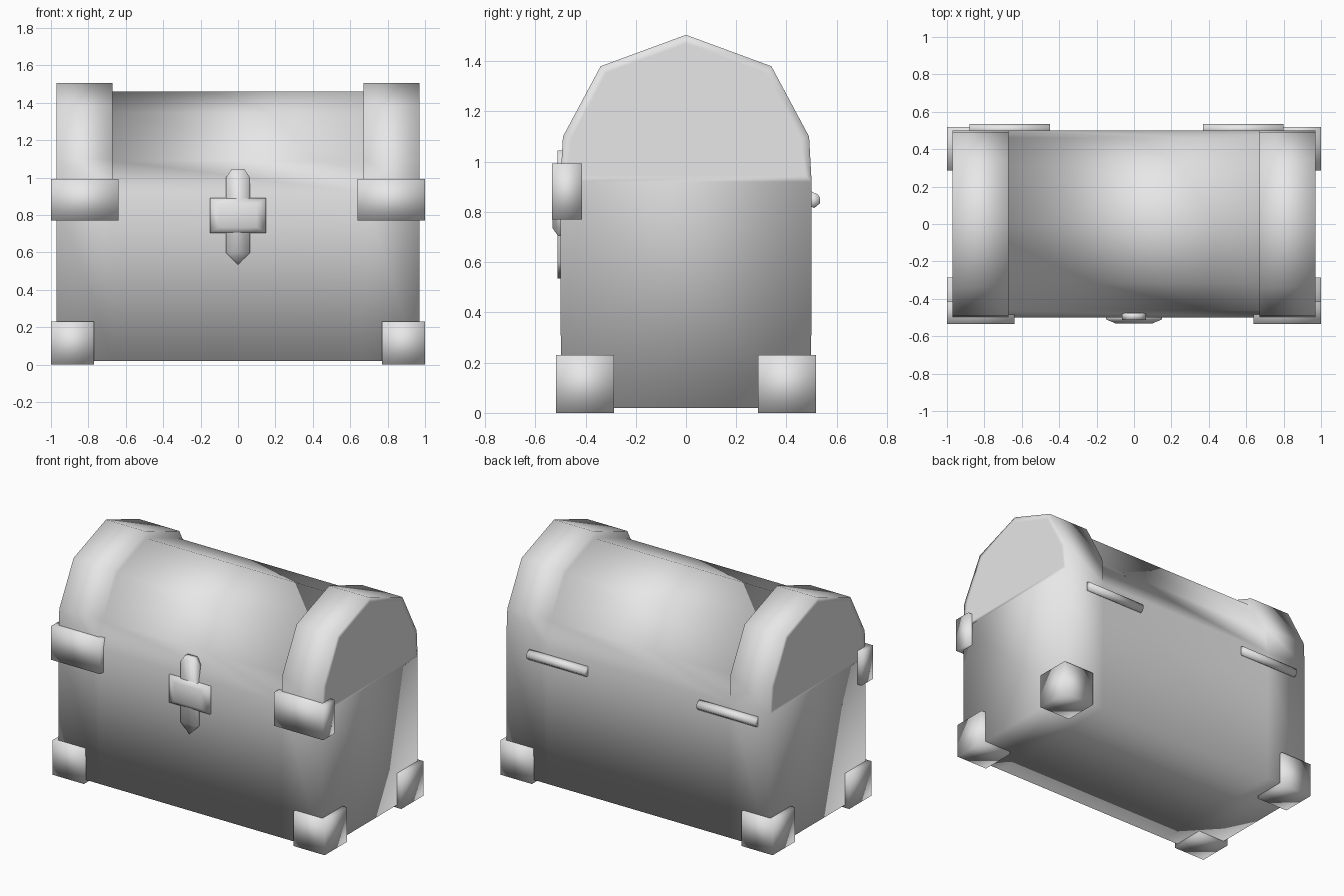
import bpy, bmesh
from mathutils import Vector

cube = bpy.data.objects.get("Cube")
if cube:
    bpy.data.objects.remove(cube, do_unlink=True)

grey = bpy.data.materials.new("light_grey")
grey.use_nodes = True
grey.diffuse_color = (0.8, 0.8, 0.8, 1)
grey.node_tree.nodes["Principled BSDF"].inputs["Base Color"].default_value = (0.8, 0.8, 0.8, 1)


def finish(name, bm):
    """Turn a bmesh into a smooth shaded grey object."""
    bmesh.ops.recalc_face_normals(bm, faces=bm.faces)
    mesh = bpy.data.meshes.new(name)
    bm.to_mesh(mesh)
    bm.free()
    mesh.materials.append(grey)
    mesh.polygons.foreach_set("use_smooth", [True] * len(mesh.polygons))
    obj = bpy.data.objects.new(name, mesh)
    bpy.context.collection.objects.link(obj)
    return obj


def loft(rings):
    """Skin closed rings of points and cap both ends."""
    bm = bmesh.new()
    loops = [[bm.verts.new(p) for p in ring] for ring in rings]
    n = len(loops[0])
    for a, b in zip(loops, loops[1:]):
        for i in range(n):
            j = (i + 1) % n
            bm.faces.new((a[i], a[j], b[j], b[i]))
    caps = [bm.faces.new(loops[0]), bm.faces.new(loops[-1])]
    return bm, caps


def box(name, lo, hi):
    bm = bmesh.new()
    bmesh.ops.create_cube(bm, size=1)
    lo, hi = Vector(lo), Vector(hi)
    for v in bm.verts:
        v.co = (lo + hi) / 2 + v.co * (hi - lo)
    return finish(name, bm)


def section(x, half):
    """Mirror a half profile of (y, z) points across the ridge at station x."""
    pts = half + [(-y, z) for y, z in reversed(half[:-1])]
    return [(x, y, z) for y, z in pts]


# Chest: raised bands at both ends, recessed lid between them
base = [(0.498, 0.02), (0.5, 0.92)]
band = base + [(0.49, 1.1), (0.34, 1.38), (0, 1.505)]
middle = base + [(0.462, 1.09), (0.315, 1.345), (0, 1.46)]
bm, caps = loft([section(-0.97, band), section(-0.67, band), section(-0.67, middle),
                 section(0.67, middle), section(0.67, band), section(0.97, band)])
# Separate each flat gable from the wall below it, then inset it
for cap in caps:
    shoulders = [v for v in cap.verts if abs(v.co.z - 0.92) < 0.01]
    bmesh.utils.face_split(cap, shoulders[0], shoulders[1])
bmesh.ops.remove_doubles(bm, verts=bm.verts, dist=0.0005)
bmesh.ops.dissolve_degenerate(bm, edges=bm.edges, dist=0.0005)
bmesh.ops.recalc_face_normals(bm, faces=bm.faces)
gables = [f for f in bm.faces
          if abs(f.calc_center_median().x) > 0.96 and min(v.co.z for v in f.verts) > 0.9]
bmesh.ops.inset_individual(bm, faces=gables, thickness=0.035)
finish("chest_body", bm)

# Corner feet and front corner brackets
for side, sx in (("left", 1), ("right", -1)):
    xs = sorted((sx * 0.77, sx * 1.0))
    for end, sy in (("front", -1), ("back", 1)):
        ys = sorted((sy * 0.286, sy * 0.518))
        box(f"foot_{end}_{side}", (xs[0], ys[0], 0), (xs[1], ys[1], 0.23))
    xs = sorted((sx * 0.64, sx * 1.0))
    box(f"bracket_{side}", (xs[0], -0.534, 0.77), (xs[1], -0.415, 0.993))

# Back hinges: slim bars with a faceted profile
hinge = [(0.49, 0.885), (0.525, 0.87), (0.534, 0.855),
         (0.534, 0.835), (0.51, 0.815), (0.49, 0.825)]
for side, x0, x1 in (("left", 0.37, 0.8), ("right", -0.88, -0.45)):
    bm, _ = loft([[(x, y, z) for y, z in hinge] for x in (x0, x1)])
    finish(f"hinge_{side}", bm)

# Hasp strap: pointed below, rounded above
half = [(0, 0.535), (0.065, 0.6), (0.065, 1.0), (0.035, 1.045)]
strap = half + [(-x, z) for x, z in reversed(half[1:])]
bm, _ = loft([[(x, y, z) for x, z in strap] for y in (-0.475, -0.512)])
finish("hasp_strap", bm)


# Lock plate: chamfered block across the strap
def rect(w, z0, z1, y):
    return [(-w, y, z0), (w, y, z0), (w, y, z1), (-w, y, z1)]


bm, _ = loft([rect(0.15, 0.705, 0.89, -0.49), rect(0.15, 0.705, 0.89, -0.51),
              rect(0.1, 0.735, 0.86, -0.531)])
finish("lock_plate", bm)
